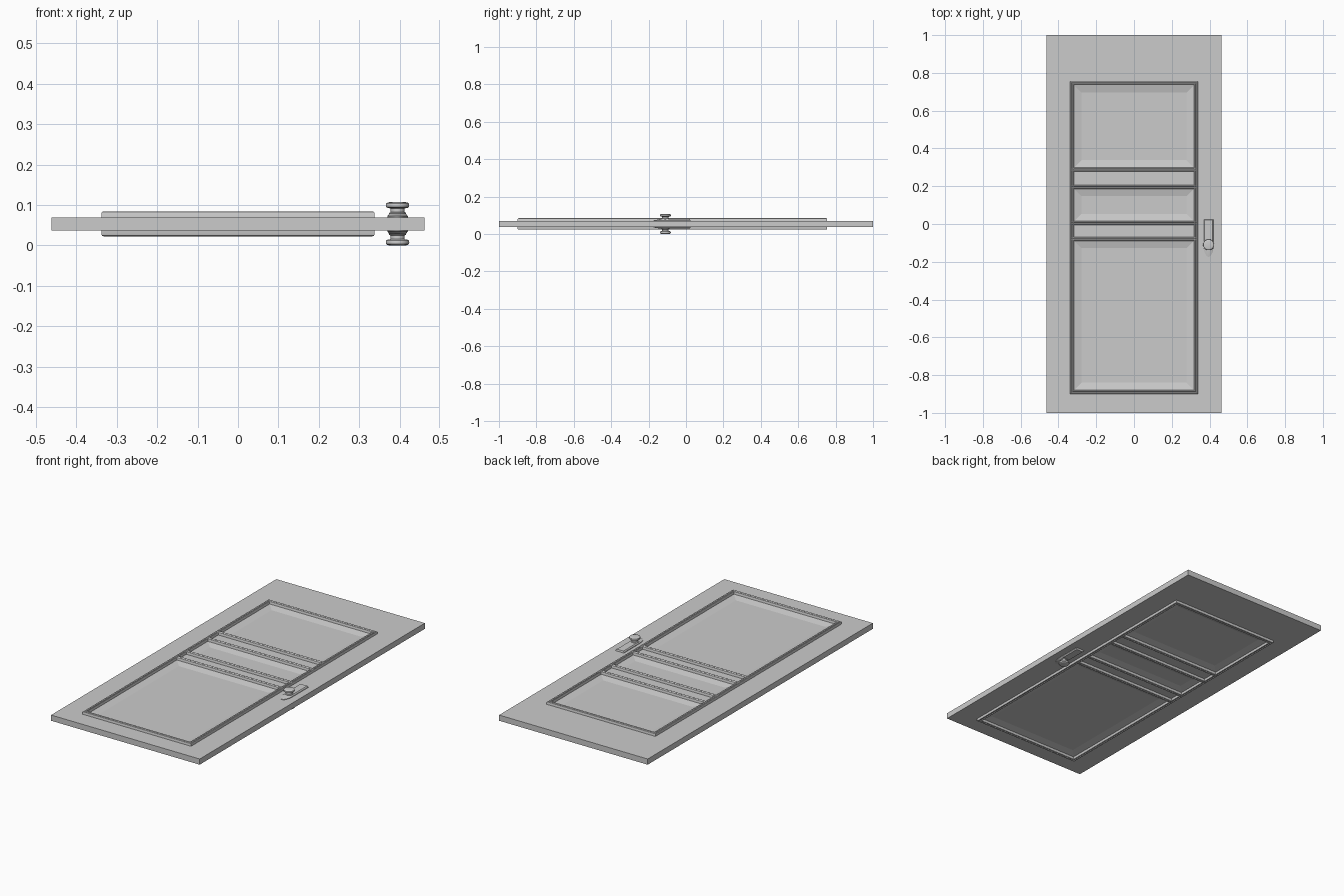
import bpy, bmesh, math

if "Cube" in bpy.data.objects:
    bpy.data.objects.remove(bpy.data.objects["Cube"])

C = 0.0535      # mid-thickness height of the door
H = 0.016       # half thickness of the slab


def finish(name, bm, smooth=False):
    """Turn a one-sided bmesh into an object mirrored to both door faces."""
    bmesh.ops.recalc_face_normals(bm, faces=bm.faces)
    me = bpy.data.meshes.new(name)
    bm.to_mesh(me)
    bm.free()
    ob = bpy.data.objects.new(name, me)
    bpy.context.collection.objects.link(ob)
    ob.location.z = C
    m = ob.modifiers.new("both_sides", 'MIRROR')
    m.use_axis = (False, False, True)
    if smooth:
        bpy.ops.object.select_all(action='DESELECT')
        ob.select_set(True)
        bpy.context.view_layer.objects.active = ob
        bpy.ops.object.shade_smooth_by_angle(angle=math.radians(35))
    return ob


def skin(bm, rings, closed_path=False, closed_ring=True, caps=True):
    """Bridge consecutive rings of points with quads."""
    rv = [[bm.verts.new(p) for p in r] for r in rings]
    n = len(rv[0])
    for i in range(len(rv) if closed_path else len(rv) - 1):
        a, b = rv[i], rv[(i + 1) % len(rv)]
        for j in range(n if closed_ring else n - 1):
            k = (j + 1) % n
            bm.faces.new((a[j], a[k], b[k], b[j]))
    if caps and not closed_path:
        bm.faces.new(rv[0])
        bm.faces.new(rv[-1])


# Door slab with three sunken, slope-edged panels
xs = [-0.462, -0.318, 0.318, 0.462]
ys = [-1, -0.88, -0.088, 0.014, 0.187, 0.298, 0.735, 1]
bm = bmesh.new()
grid = [[bm.verts.new((x, y, H)) for x in xs] for y in ys]
panels = []
for j in range(len(ys) - 1):
    for i in range(3):
        f = bm.faces.new((grid[j][i], grid[j][i + 1], grid[j + 1][i + 1], grid[j + 1][i]))
        if i == 1 and j in (1, 3, 5):
            panels.append(f)
rim = [e for e in bm.edges if e.is_boundary]
ext = bmesh.ops.extrude_edge_only(bm, edges=rim)
for v in ext["geom"]:
    if isinstance(v, bmesh.types.BMVert):
        v.co.z = 0
bmesh.ops.inset_individual(bm, faces=panels, thickness=0.04, use_even_offset=True)
for f in panels:
    for v in f.verts:
        v.co.z = H - 0.009
finish("door_slab", bm)

# Moulding profile: (distance across, height above slab), double bead
W = 0.02
PROFILE = [(0, -0.010), (0, 0.010), (0.0015, 0.0135), (0.005, 0.015),
           (0.008, 0.0135), (0.009, 0.012), (0.011, 0.012), (0.012, 0.0135),
           (0.015, 0.015), (0.0185, 0.0135), (W, 0.010), (W, -0.010)]

# Outer moulding frame, mitred at the corners
X, Y0, Y1 = 0.338, -0.9, 0.755
bm = bmesh.new()
corners = [(-X, Y0, 1, 1), (X, Y0, -1, 1), (X, Y1, -1, -1), (-X, Y1, 1, -1)]
skin(bm, [[(cx + sx * d, cy + sy * d, H + h) for d, h in PROFILE]
          for cx, cy, sx, sy in corners], closed_path=True)
finish("moulding_frame", bm, True)

# Cross mouldings edging the two rails
for n, y in enumerate((0.289, 0.196, 0.005, -0.079)):
    bm = bmesh.new()
    skin(bm, [[(x, y - W / 2 + d, H + h) for d, h in PROFILE] for x in (-0.332, 0.332)])
    finish(f"cross_moulding_{n + 1}", bm, True)

# Handle plate: square top, rounded sloping tip
HX, R = 0.395, 0.0255


def plate_loop(r, top, shoulder, tip, z):
    pts = [(HX + r, top, z), (HX - r, top, z)]
    for i in range(17):
        a = math.pi + math.pi * i / 16
        pts.append((HX + r * math.cos(a), shoulder + (shoulder - tip) * math.sin(a), z))
    return pts


bm = bmesh.new()
skin(bm, [plate_loop(R, 0.024, -0.115, -0.174, H - 0.003),
          plate_loop(R, 0.024, -0.115, -0.174, H + 0.003),
          plate_loop(R - 0.005, 0.021, -0.112, -0.140, H + 0.009)])
finish("handle_plate", bm, True)

# Turned knob with neck
KNOB = [(0.021, H + 0.004), (0.021, H + 0.011), (0.017, H + 0.013), (0.017, H + 0.022),
        (0.025, 0.0395), (0.028, 0.0415), (0.029, 0.0455), (0.028, 0.0500),
        (0.025, 0.0525), (0.020, 0.0535)]
bm = bmesh.new()
skin(bm, [[(HX + r * math.cos(t * math.tau / 32), -0.11 + r * math.sin(t * math.tau / 32), z)
           for t in range(32)] for r, z in KNOB])
finish("door_knob", bm, True)
